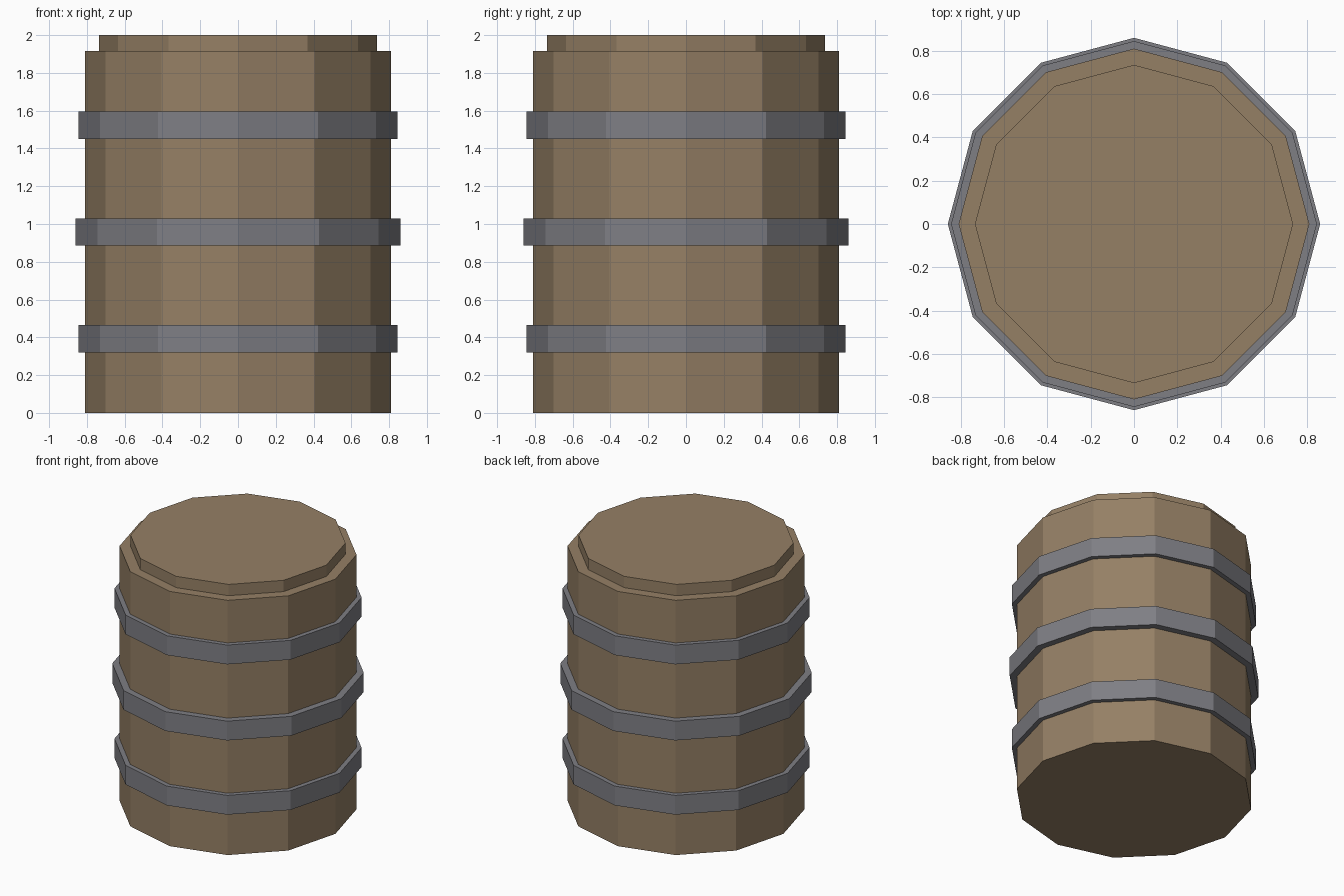
import bpy, bmesh
from math import cos, sin, tau

if "Cube" in bpy.data.objects:
    bpy.data.objects.remove(bpy.data.objects["Cube"])

SIDES = 12


def material(name, color):
    mat = bpy.data.materials.new(name)
    mat.diffuse_color = (*color, 1)
    mat.use_nodes = True
    mat.node_tree.nodes["Principled BSDF"].inputs["Base Color"].default_value = mat.diffuse_color
    return mat


def lathe(name, profile, mat, ring=False):
    """Revolve (radius, z) points; a ring closes its profile, otherwise the ends are capped."""
    bm = bmesh.new()
    loops = [[bm.verts.new((r * cos(tau * i / SIDES), r * sin(tau * i / SIDES), z))
              for i in range(SIDES)] for r, z in profile]
    pairs = list(zip(loops, loops[1:] + loops[:1])) if ring else list(zip(loops, loops[1:]))
    for a, b in pairs:
        for i in range(SIDES):
            j = (i + 1) % SIDES
            bm.faces.new((a[i], a[j], b[j], b[i]))
    if not ring:
        bm.faces.new(loops[0][::-1])
        bm.faces.new(loops[-1])
    bmesh.ops.recalc_face_normals(bm, faces=bm.faces[:])
    mesh = bpy.data.meshes.new(name)
    bm.to_mesh(mesh)
    bm.free()
    mesh.materials.append(mat)
    obj = bpy.data.objects.new(name, mesh)
    bpy.context.collection.objects.link(obj)
    return obj


wood = material("wood", (0.30, 0.215, 0.13))
iron = material("iron", (0.21, 0.21, 0.23))

# Wooden body with the stepped lid on top
lathe("barrel_body", [(0.81, 0), (0.81, 1.915), (0.735, 1.915), (0.735, 2)], wood)

# Iron hoops, the middle one slightly wider
for name, radius, z in (("lower_hoop", 0.845, 0.32),
                        ("middle_hoop", 0.86, 0.885),
                        ("upper_hoop", 0.845, 1.45)):
    top = z + 0.145
    lathe(name, [(0.79, z), (radius, z), (radius, top), (0.79, top)], iron, ring=True)
